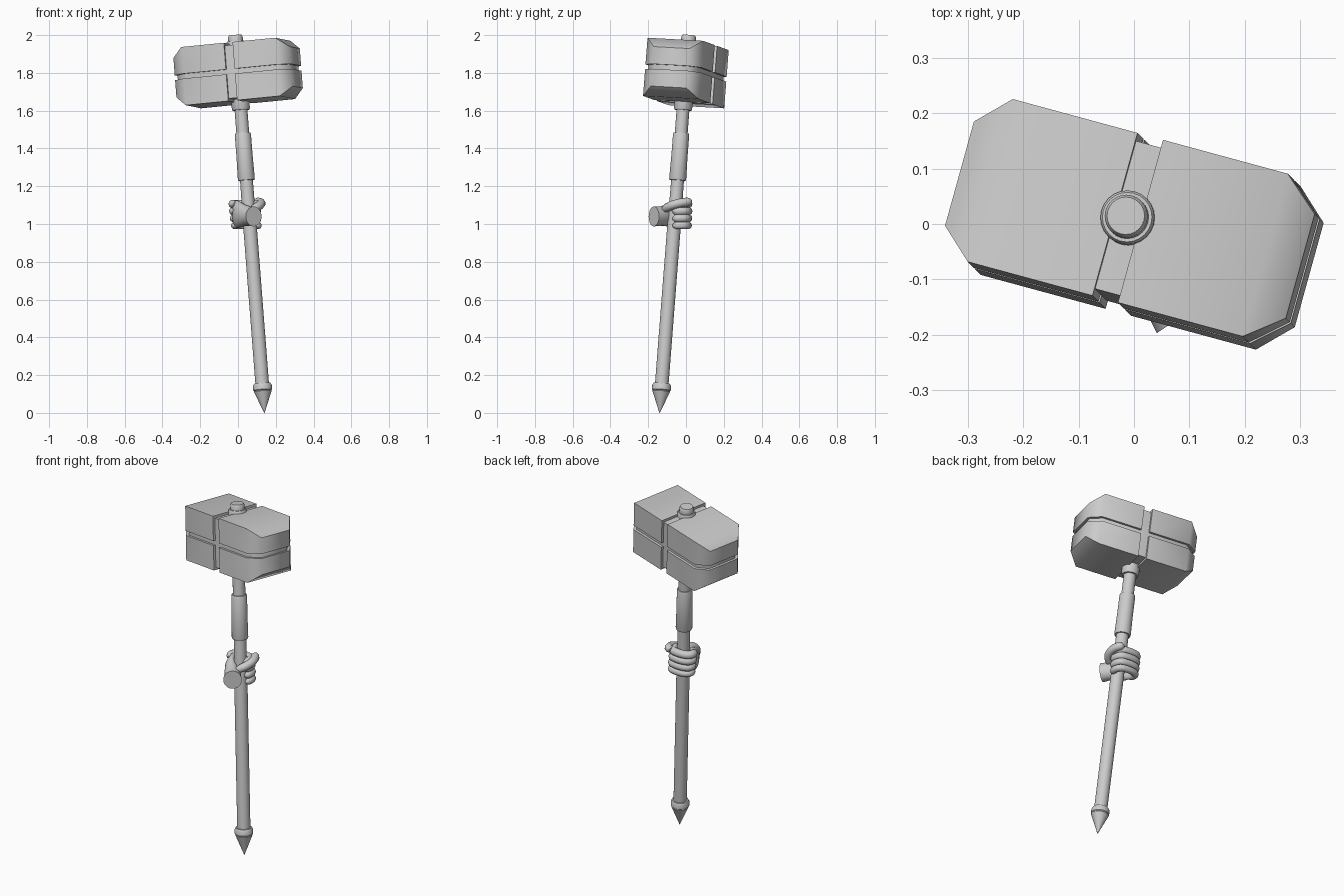
import bpy, bmesh
from math import cos, sin, pi, radians
from mathutils import Vector, Matrix

if "Cube" in bpy.data.objects:
    bpy.data.objects.remove(bpy.data.objects["Cube"])

# Tilted hammer frame: origin at the spike tip, local z along the handle
W = Vector((-0.077, 0.077, 0.994)).normalized()
U = Vector((0.964, -0.267, 0))
U = (U - W * U.dot(W)).normalized()
V = W.cross(U)
FRAME = Matrix.Translation((0.14, -0.14, 0)) @ Matrix((U, V, W)).transposed().to_4x4()
HEAD = FRAME @ Matrix.Translation((0, 0, 1.81))


def finish(name, rings, matrix=Matrix(), angle=40):
    """Skin closed rings of points into a capped solid."""
    bm = bmesh.new()
    loops = [[bm.verts.new(p) for p in ring] for ring in rings]
    n = len(loops[0])
    for a, b in zip(loops, loops[1:]):
        for i in range(n):
            j = (i + 1) % n
            bm.faces.new((a[i], a[j], b[j], b[i]))
    bm.faces.new(loops[0][::-1])
    bm.faces.new(loops[-1])
    bmesh.ops.recalc_face_normals(bm, faces=bm.faces)
    me = bpy.data.meshes.new(name)
    bm.to_mesh(me)
    bm.free()
    ob = bpy.data.objects.new(name, me)
    bpy.context.collection.objects.link(ob)
    ob.matrix_world = matrix
    smooth(ob, angle)
    return ob


def smooth(ob, angle):
    bpy.ops.object.select_all(action='DESELECT')
    ob.select_set(True)
    bpy.context.view_layer.objects.active = ob
    bpy.ops.object.shade_smooth_by_angle(angle=radians(angle))


def lathe(name, profile, n=24):
    return finish(name, [[(r * cos(2 * pi * i / n), r * sin(2 * pi * i / n), z)
                          for i in range(n)] for r, z in profile], FRAME)


def loft(name, sections):
    """Rectangles along local x: (x, half width, z low, z high)."""
    return finish(name, [[(x, -v, a), (x, v, a), (x, v, b), (x, -v, b)]
                         for x, v, a, b in sections], HEAD, 50)


# Head: quarter block mirrored twice, leaving grooves over an inner core
block = loft("head_blocks", [(0.024, 0.153, 0.013, 0.155),
                             (0.259, 0.153, 0.013, 0.155),
                             (0.321, 0.098, 0.013, 0.105)])
m = block.modifiers.new("Mirror", 'MIRROR')
m.use_axis = (True, False, True)
m.use_clip = False
m.use_mirror_merge = False
loft("head_core", [(-0.308, 0.09, -0.095, 0.095), (-0.25, 0.139, -0.141, 0.141),
                   (0.25, 0.139, -0.141, 0.141), (0.308, 0.09, -0.095, 0.095)])

# Handle parts
lathe("end_spike", [(0.001, 0.0), (0.047, 0.115), (0.042, 0.125)])
lathe("end_ring", [(0.042, 0.115), (0.05, 0.123), (0.05, 0.145), (0.044, 0.157), (0.034, 0.157)])
lathe("shaft", [(0.036, 0.12), (0.036, 1.0), (0.034, 1.2), (0.034, 1.7)])
lathe("grip", [(0.034, 1.238), (0.042, 1.238), (0.045, 1.246), (0.043, 1.37),
               (0.043, 1.482), (0.040, 1.49), (0.034, 1.49)])
lathe("lower_collar", [(0.034, 1.612), (0.044, 1.612), (0.048, 1.62), (0.048, 1.69)])
lathe("top_knob", [(0.049, 1.94), (0.049, 1.973), (0.045, 1.979), (0.039, 1.979),
                   (0.039, 2.002), (0.034, 2.011)])

# Palm and wrist: ellipses swept along a bending path
path = [(0.083, -0.170, 1.040, 0.050, 0.053), (0.062, -0.138, 1.042, 0.046, 0.051),
        (0.032, -0.105, 1.046, 0.040, 0.058), (0.006, -0.075, 1.050, 0.033, 0.070),
        (-0.008, -0.040, 1.052, 0.024, 0.074), (-0.009, -0.012, 1.052, 0.012, 0.066)]
rings = []
for k, (x, y, z, t, h) in enumerate(path):
    a, b = path[max(k - 1, 0)], path[min(k + 1, len(path) - 1)]
    d = Vector((b[0] - a[0], b[1] - a[1], 0)).normalized()
    side = Vector((d.y, -d.x, 0))
    rings.append([Vector((x, y, z + h * sin(2 * pi * i / 20))) + side * t * cos(2 * pi * i / 20)
                  for i in range(20)])
finish("palm", rings, angle=50)


def digit(name, pts, r):
    """Rounded finger along a path."""
    cu = bpy.data.curves.new(name, 'CURVE')
    cu.dimensions = '3D'
    cu.bevel_depth = r
    cu.bevel_resolution = 3
    cu.use_fill_caps = True
    sp = cu.splines.new('NURBS')
    sp.points.add(len(pts) - 1)
    for i, (p, q) in enumerate(zip(sp.points, pts)):
        p.co = (*q, 1)
        p.radius = 0.35 if i in (0, len(pts) - 1) else 1.05
    sp.use_endpoint_u = True
    sp.order_u = 3
    sp.resolution_u = 5
    ob = bpy.data.objects.new(name, cu)
    bpy.context.collection.objects.link(ob)
    bpy.ops.object.select_all(action='DESELECT')
    ob.select_set(True)
    bpy.context.view_layer.objects.active = ob
    bpy.ops.object.convert(target='MESH')
    smooth(bpy.context.object, 50)


# Four fingers wrapped round the shaft, then the thumb
for i, r in enumerate((0.019, 0.021, 0.022, 0.022)):
    z = 0.992 + 0.038 * i
    s = -0.0035 * i
    curl = [(-0.008, -0.062), (-0.016, -0.040), (-0.018, -0.008), (0.008, 0.010),
            (0.055, 0.012), (0.098, 0.002), (0.108, -0.030), (0.102, -0.058), (0.090, -0.068)]
    digit(f"finger_{i + 1}", [(x + s, y, z) for x, y in curl], r)
digit("thumb", [(0.055, -0.130, 1.060), (0.085, -0.110, 1.082), (0.115, -0.080, 1.098),
                (0.125, -0.040, 1.110), (0.115, 0.000, 1.116), (0.098, 0.018, 1.118),
                (0.088, 0.022, 1.118)], 0.022)
